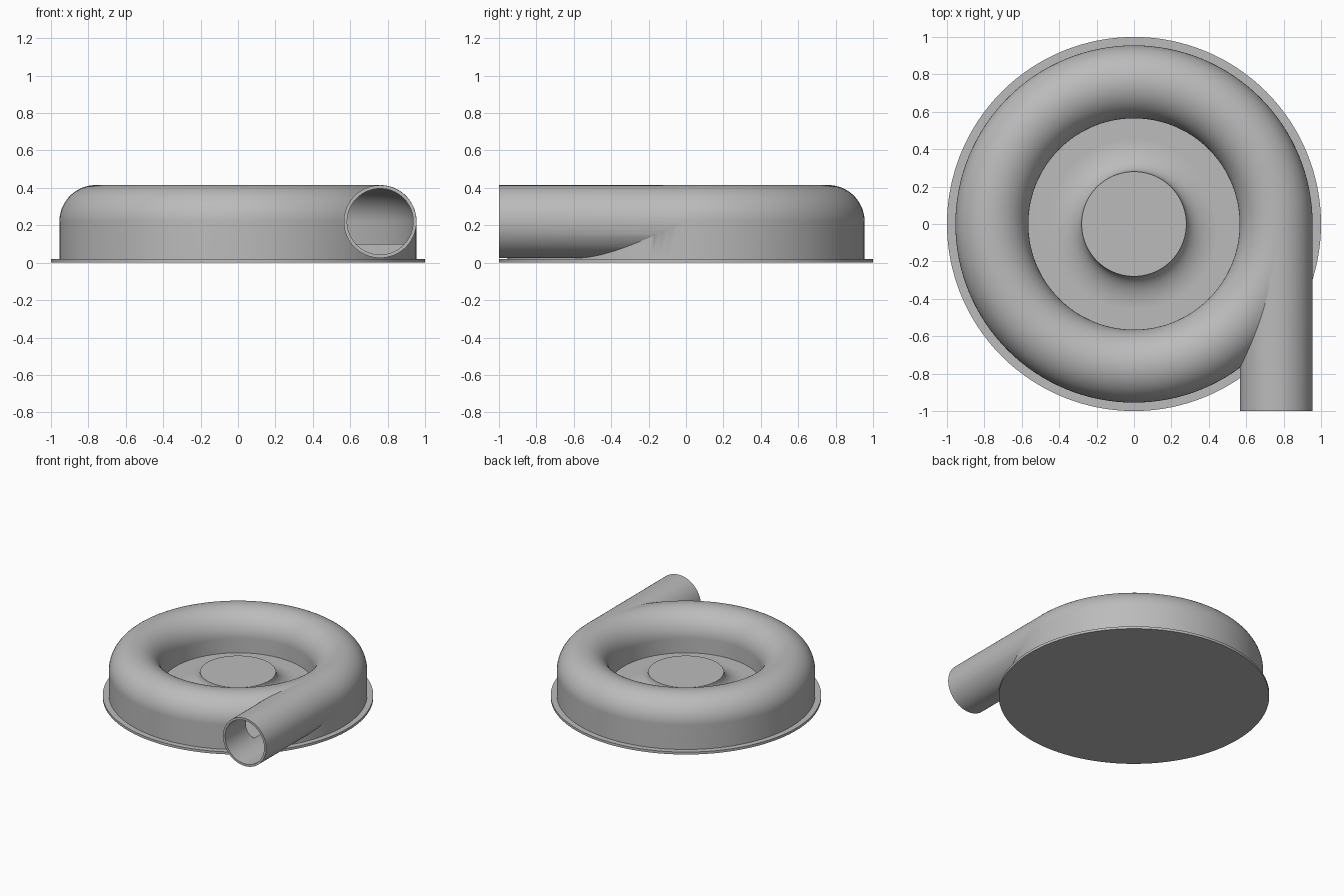
import bpy, bmesh
from math import pi, sin, cos, radians
from mathutils import Matrix, Vector

if "Cube" in bpy.data.objects:
    bpy.data.objects.remove(bpy.data.objects["Cube"], do_unlink=True)

R, ZC = 0.76, 0.22         # volute ring radius and tube axis height
OUT, BORE = 0.195, 0.177   # outer and inner tube radii
FLOOR = 0.10

metal = bpy.data.materials.new("grey metal")
metal.use_nodes = True
GREY = (0.5, 0.5, 0.5, 1)
metal.diffuse_color = GREY
metal.node_tree.nodes["Principled BSDF"].inputs["Base Color"].default_value = GREY


def make_object(name, bm):
    bmesh.ops.recalc_face_normals(bm, faces=bm.faces)
    mesh = bpy.data.meshes.new(name)
    bm.to_mesh(mesh)
    bm.free()
    mesh.materials.append(metal)
    obj = bpy.data.objects.new(name, mesh)
    bpy.context.collection.objects.link(obj)
    return obj


def arc(cx, cz, rx, rz, a0, a1, n):
    steps = [radians(a0 + (a1 - a0) * i / n) for i in range(n + 1)]
    return [(cx + rx * cos(a), cz + rz * sin(a)) for a in steps]


def revolve(name, profile, closed=False):
    bm = bmesh.new()
    verts = [bm.verts.new((r, 0, z)) for r, z in profile]
    edges = [bm.edges.new(p) for p in zip(verts, verts[1:])]
    if closed:
        edges.append(bm.edges.new((verts[-1], verts[0])))
    bmesh.ops.spin(bm, geom=verts + edges, cent=(0, 0, 0), axis=(0, 0, 1),
                   angle=2 * pi, steps=128, use_duplicate=False)
    bmesh.ops.remove_doubles(bm, verts=bm.verts, dist=0.0001)
    return make_object(name, bm)


def pipe(name, radius, y0, y1):
    bm = bmesh.new()
    place = Matrix.Translation(Vector((R, (y0 + y1) / 2, ZC))) @ Matrix.Rotation(pi / 2, 4, 'X')
    bmesh.ops.create_cone(bm, cap_ends=True, segments=64, radius1=radius,
                          radius2=radius, depth=y1 - y0, matrix=place)
    return make_object(name, bm)


def combine(target, other, operation):
    mod = target.modifiers.new(operation, 'BOOLEAN')
    mod.operation, mod.solver, mod.object = operation, 'EXACT', other
    bpy.context.view_layer.objects.active = target
    bpy.ops.object.modifier_apply(modifier=mod.name)
    bpy.data.objects.remove(other, do_unlink=True)


# Casing: flange, outer wall, rounded ring, inner wall and flared hub
casing = revolve("volute_casing",
                 [(0, 0), (1, 0), (1, 0.02), (R + OUT, 0.02)]
                 + arc(R, ZC, OUT, OUT, 0, 180, 32)
                 + [(R - OUT, FLOOR)]
                 + arc(0.46, 0.21, 0.18, 0.11, 270, 180, 14)
                 + [(0, 0.21)])

# Outlet pipe leaving the ring tangentially
combine(casing, pipe("outlet_pipe", OUT - 0.0005, -1, 0), 'UNION')

# Hollow ring chamber and pipe bore
chamber = revolve("chamber_cutter",
                  [(R + BORE, FLOOR)] + arc(R, ZC, BORE, BORE, 0, 180, 32)
                  + [(R - BORE, FLOOR)], closed=True)
combine(casing, chamber, 'DIFFERENCE')
combine(casing, pipe("bore_cutter", BORE - 0.0005, -1.1, 0), 'DIFFERENCE')

# Smooth curved surfaces, keep rims sharp
bpy.ops.object.select_all(action='DESELECT')
casing.select_set(True)
bpy.context.view_layer.objects.active = casing
bpy.ops.object.shade_smooth_by_angle(angle=radians(25))
weighted = casing.modifiers.new("weighted_normals", 'WEIGHTED_NORMAL')
weighted.keep_sharp = True
